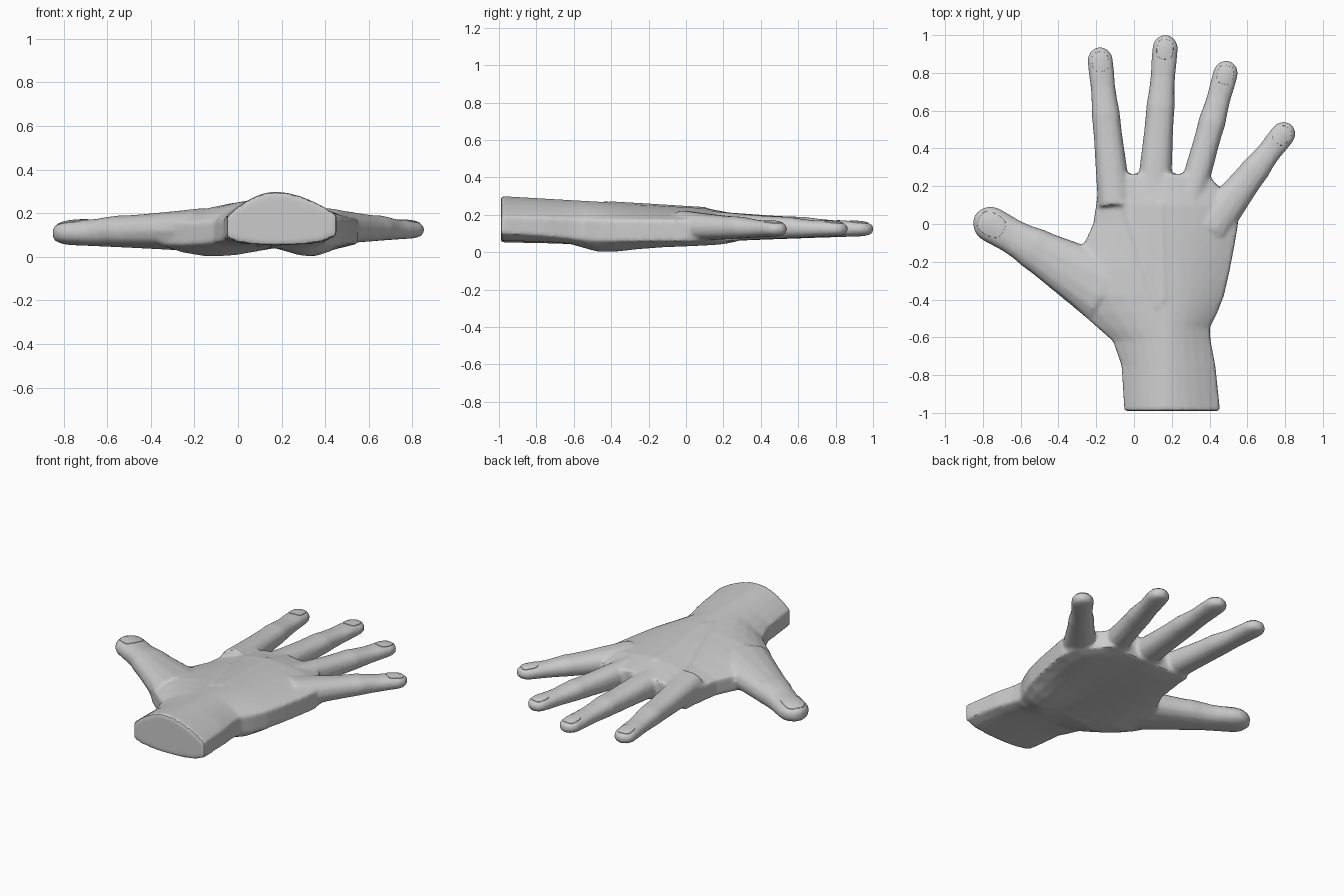
import bpy, bmesh, math
from mathutils import Vector
from mathutils.bvhtree import BVHTree

if "Cube" in bpy.data.objects:
    bpy.data.objects.remove(bpy.data.objects["Cube"])

skin = bpy.data.materials.new("plain grey")
skin.diffuse_color = (0.6, 0.6, 0.6, 1)
skin.use_nodes = True
skin.node_tree.nodes["Principled BSDF"].inputs["Base Color"].default_value = skin.diffuse_color


def mix(a, b, t):
    return a + (b - a) * t


def squarish(k, sides, power):
    """Point k of a rounded-square loop."""
    t = 2 * math.pi * k / sides
    c, s = math.cos(t), math.sin(t)
    return math.copysign(abs(c) ** power, c), math.copysign(abs(s) ** power, s)


def loft(bm, rings):
    """Skin a list of equal closed rings and cap both ends."""
    vs = [[bm.verts.new(p) for p in r] for r in rings]
    n = len(vs[0])
    for a, b in zip(vs, vs[1:]):
        for i in range(n):
            bm.faces.new((a[i], a[(i + 1) % n], b[(i + 1) % n], b[i]))
    bm.faces.new(vs[0][::-1])
    bm.faces.new(vs[-1])


def digit(bm, base, tip, w0, w1, sink):
    """Tapering finger with a slight joint bulge and a rounded tip."""
    d = tip - base
    length = d.length
    d = d / length
    side = Vector((d.y, -d.x))
    body, cap = 11, 5
    dist = [(length - w1) * i / body for i in range(body)]
    dist += [length - w1 * (1 - math.sin(i / cap * math.pi / 2)) for i in range(cap + 1)]
    rings = []
    for s in dist:
        t = s / length
        end = max(0, (s - length + w1) / w1)
        rnd = math.sqrt(max(0.06, 1 - end * end))
        joint = 0.005 * math.exp(-((t - 0.58) / 0.07) ** 2) - 0.003 * math.exp(-((t - 0.74) / 0.06) ** 2)
        w = (mix(w0, w1, min(t / 0.65, 1)) + joint) * rnd
        lo, hi = mix(0.05 - sink, 0.086 - sink, t ** 0.8), mix(0.225, 0.16, t ** 0.9) + joint
        mid, half = (lo + hi) / 2, (hi - lo) / 2 * mix(0.4, 1, rnd)
        ring = []
        for k in range(14):
            c, z = squarish(k, 14, 0.85)
            p = base + d * s + side * (w * c)
            ring.append((p.x, p.y, mid + half * z))
        rings.append(ring)
    loft(bm, rings)


def palm_ring(y, xl, xr, pad):
    """Cross-section: arched back, two pads with a hollow between them below."""
    xc = 0.17
    wrist = min(max((-0.5 - y) / 0.4, 0), 1)
    top = 0.243 - 0.058 * y - 0.14 * max(0, y - 0.1)
    hollow = 0.04 + 0.012 * wrist + 0.05 * max(0, y)
    sides = ((xl, 0.155 + 0.035 * wrist, 0.055 + 0.035 * wrist),
             (xr, 0.172 + 0.02 * wrist, 0.06 + 0.04 * wrist))
    steps = [i / 5 for i in range(6)]
    ring = []
    for (edge, high, low), fs in zip(sides, (steps[:0:-1], steps)):
        ring += [(mix(xc, edge, f), y, top - (top - high) * f ** 1.8) for f in fs]
    for (edge, high, low), fs in zip(sides[::-1], (steps[::-1], steps[1:])):
        for f in fs:
            if f < 0.5:
                z = mix(hollow, pad, f / 0.5)
            else:
                z = mix(pad, low, ((f - 0.5) / 0.5) ** 2)
            ring.append((mix(xc, edge, f), y, z))
    return ring


bm = bmesh.new()

# wrist and palm: y, left edge, right edge, pad height
outline = ((-.99, -.05, .455, .06), (-.75, -.065, .43, .055), (-.62, -.11, .405, .045),
           (-.55, -.19, .40, .022), (-.47, -.28, .44, .0), (-.38, -.36, .475, .0),
           (-.25, -.34, .505, .015), (-.12, -.27, .53, .025), (0, -.215, .55, .03),
           (.10, -.20, .53, .035), (.18, -.19, .46, .04), (.265, -.185, .39, .055))
loft(bm, [palm_ring(*s) for s in outline])

# fingers and thumb: base, tip, base width, end width, extra depth
digits = {
    "index": (Vector((-.10, .10)), Vector((-.186, .935)), .092, .068, 0),
    "middle": (Vector((.10, .10)), Vector((.17, 1.0)), .095, .068, 0),
    "ring": (Vector((.29, .10)), Vector((.503, .862)), .076, .066, 0),
    "little": (Vector((.40, -.02)), Vector((.83, .527)), .11, .066, 0),
    "thumb": (Vector((-.15, -.345)), Vector((-.84, .045)), .185, .095, .03),
}
for spec in digits.values():
    digit(bm, *spec)
bmesh.ops.recalc_face_normals(bm, faces=bm.faces)
mesh = bpy.data.meshes.new("hand")
bm.to_mesh(mesh)
bm.free()
hand = bpy.data.objects.new("hand", mesh)
bpy.context.collection.objects.link(hand)

# fuse the parts into one skin
remesh = hand.modifiers.new("fuse", 'REMESH')
remesh.mode = 'VOXEL'
remesh.voxel_size = 0.012
soft = hand.modifiers.new("soften", 'SMOOTH')
soft.factor = 0.5
soft.iterations = 4
dg = bpy.context.evaluated_depsgraph_get()
fused = bpy.data.meshes.new_from_object(hand.evaluated_get(dg))
hand.modifiers.clear()
hand.data = fused
fused.materials.clear()
fused.materials.append(skin)

# tendon ridges on the back of the hand
for a, b in (((-.05, .10), (.12, -.43)), ((.14, .10), (.155, -.40))):
    a, b = Vector(a), Vector(b)
    for v in fused.vertices:
        if v.co.z > 0.17:
            p = v.co.xy
            t = min(max((p - a).dot(b - a) / (b - a).length_squared, 0), 1)
            v.co.z += 0.006 * math.exp(-((p - a.lerp(b, t)).length / 0.018) ** 2)


def finish(ob):
    bpy.ops.object.select_all(action='DESELECT')
    ob.select_set(True)
    bpy.context.view_layer.objects.active = ob
    bpy.ops.object.shade_smooth_by_angle(angle=math.radians(35))


# nails: thin curved plates laid onto the finger ends
tree = BVHTree.FromPolygons([v.co.copy() for v in fused.vertices],
                            [tuple(p.vertices) for p in fused.polygons])
for name, (base, tip, w0, w1, sink) in digits.items():
    d = (tip - base).normalized()
    side = Vector((d.y, -d.x))
    w = w1 * 0.66
    centre = tip - d * (w * 1.2 + 0.022)
    bm = bmesh.new()
    rings = []
    for r, lift in ((1.0, -0.005), (0.97, 0.003), (0.6, 0.004), (0.2, 0.004)):
        ring = []
        for k in range(16):
            c, s = squarish(k, 16, 0.7)
            p = centre + side * (w * r * c) + d * (w * 1.2 * r * s)
            hit = tree.ray_cast(Vector((p.x, p.y, 1)), Vector((0, 0, -1)))[0]
            ring.append((p.x, p.y, (hit.z if hit else 0.12) + lift))
        rings.append(ring)
    loft(bm, rings)
    bmesh.ops.recalc_face_normals(bm, faces=bm.faces)
    me = bpy.data.meshes.new(name + "_nail")
    bm.to_mesh(me)
    bm.free()
    me.materials.append(skin)
    nail = bpy.data.objects.new(name + "_nail", me)
    bpy.context.collection.objects.link(nail)
    finish(nail)
finish(hand)
